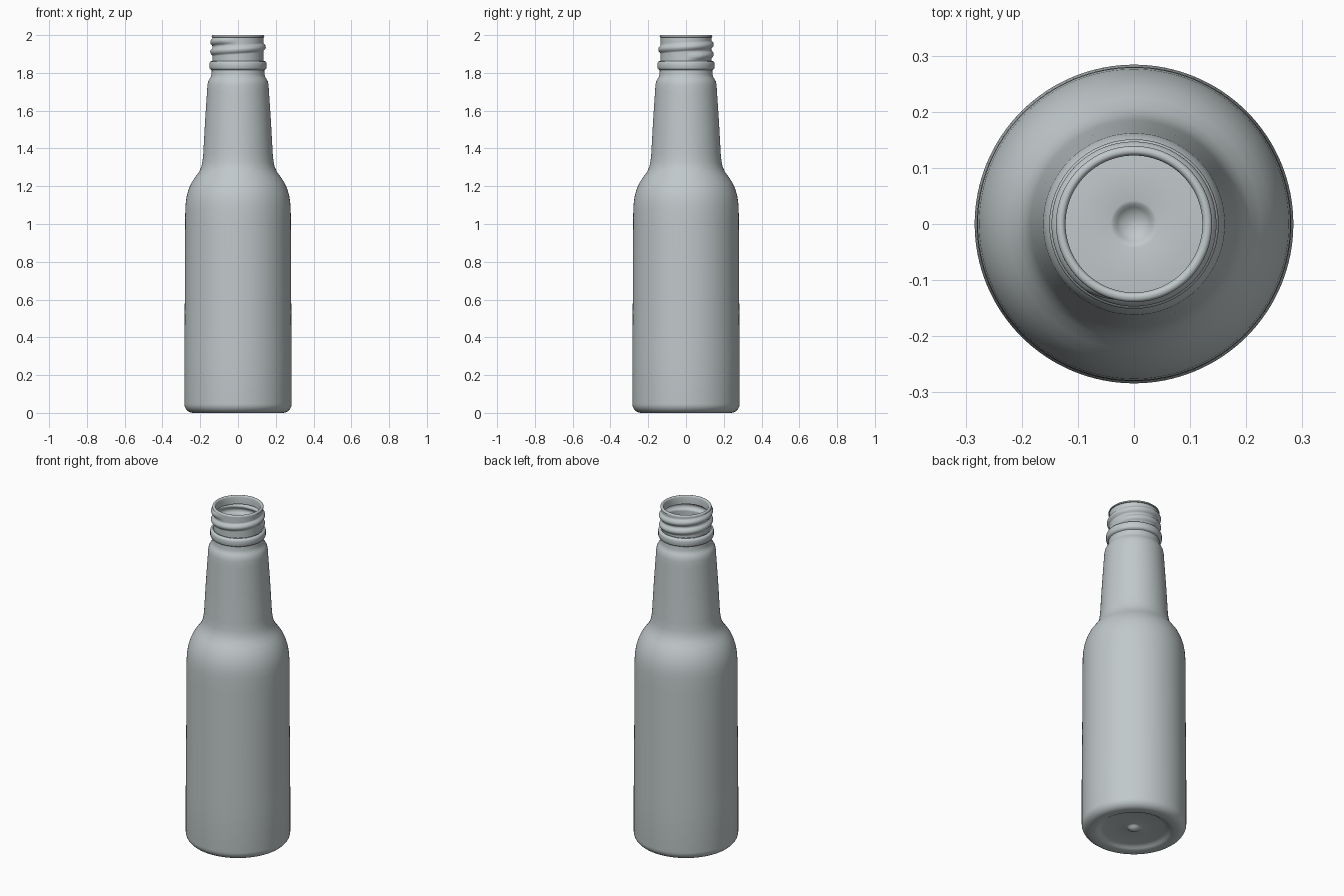
import bpy, bmesh, math

cube = bpy.data.objects.get("Cube")
if cube:
    bpy.data.objects.remove(cube, do_unlink=True)

SIDES = 128

glass = bpy.data.materials.new("pale grey")
glass.use_nodes = True
colour = (0.53, 0.58, 0.59, 1)
glass.diffuse_color = colour
glass.node_tree.nodes["Principled BSDF"].inputs["Base Color"].default_value = colour


def lathe(name, profile, bump=None, angle=50):
    """Spin (radius, height) points round z; bump(angle, z) adds to the radius."""
    bm = bmesh.new()
    rings = []
    for r, z in profile:
        if r == 0:
            rings.append([bm.verts.new((0, 0, z))] * SIDES)
            continue
        ring = []
        for i in range(SIDES):
            a = math.tau * i / SIDES
            rr = r + (bump(a, z) if bump else 0)
            ring.append(bm.verts.new((rr * math.cos(a), rr * math.sin(a), z)))
        rings.append(ring)
    for low, high in zip(rings, rings[1:]):
        for i in range(SIDES):
            j = (i + 1) % SIDES
            corners = [low[i], low[j], high[j], high[i]]
            bm.faces.new(list(dict.fromkeys(corners)))
    mesh = bpy.data.meshes.new(name)
    bm.to_mesh(mesh)
    bm.free()
    mesh.materials.append(glass)
    obj = bpy.data.objects.new(name, mesh)
    bpy.context.collection.objects.link(obj)
    bpy.ops.object.select_all(action='DESELECT')
    obj.select_set(True)
    bpy.context.view_layer.objects.active = obj
    bpy.ops.object.shade_smooth_by_angle(angle=math.radians(angle))
    return obj


def arc(cr, cz, radius, start, end, steps=8):
    """Points on a circular arc of the profile, angles in degrees."""
    angles = [math.radians(start + (end - start) * k / steps) for k in range(steps + 1)]
    return [(cr + radius * math.cos(a), cz + radius * math.sin(a)) for a in angles]


# Base: round central pip, recessed floor and rounded heel
pip = [(0, 0.002), (0.012, 0.004), (0.022, 0.008), (0.030, 0.014), (0.036, 0.021), (0.042, 0.023)]
floor = [(0.10, 0.021), (0.165, 0.018), (0.185, 0.014), (0.195, 0.007), (0.205, 0.002), (0.22, 0)]
heel = arc(0.236, 0.048, 0.048, -90, 0)
# Body, shoulder and tapering neck
body = [(0.284, 0.3), (0.281, 0.7), (0.280, 1.0), (0.279, 1.08)]
shoulder = [(0.276, 1.12), (0.270, 1.155), (0.259, 1.19), (0.244, 1.222), (0.225, 1.25),
            (0.207, 1.275), (0.195, 1.30), (0.188, 1.33), (0.184, 1.37)]
neck = [(0.174, 1.55), (0.164, 1.70), (0.162, 1.735), (0.158, 1.755), (0.151, 1.768),
        (0.144, 1.778), (0.140, 1.79), (0.139, 1.815)]
lathe("bottle_body", pip + floor + heel + body + shoulder + neck)

# Collar ring below the thread
collar = [(0.139, 1.815), (0.148, 1.82), (0.151, 1.826), (0.151, 1.852),
          (0.148, 1.859), (0.136, 1.864)]
lathe("collar_ring", collar)

# Finish: helical thread ridge raised from the mouth cylinder
PITCH, START, TURNS = 0.052, 1.885, 1.75


def thread(a, z):
    height = 0
    for turn in range(2):
        t = a / math.tau + turn
        gap = abs(z - START - PITCH * t)
        fade = max(0, min(1, t * 10, (TURNS - t) * 10))
        height = max(height, fade * 0.013 * max(0, 1 - (gap / 0.021) ** 2))
    return height


finish = [(0.134, 1.864 + 0.004 * k) for k in range(32)]
lathe("threaded_mouth", finish, thread)

# Rim: rounded lip turned inwards with a short inner wall
lip = arc(0.131, 1.992, 0.008, 0, 90, 5)
inner = [(0.128, 2.0), (0.124, 1.997), (0.122, 1.99), (0.122, 1.95)]
lathe("mouth_rim", [(0.134, 1.988), (0.139, 1.989)] + lip + inner)
